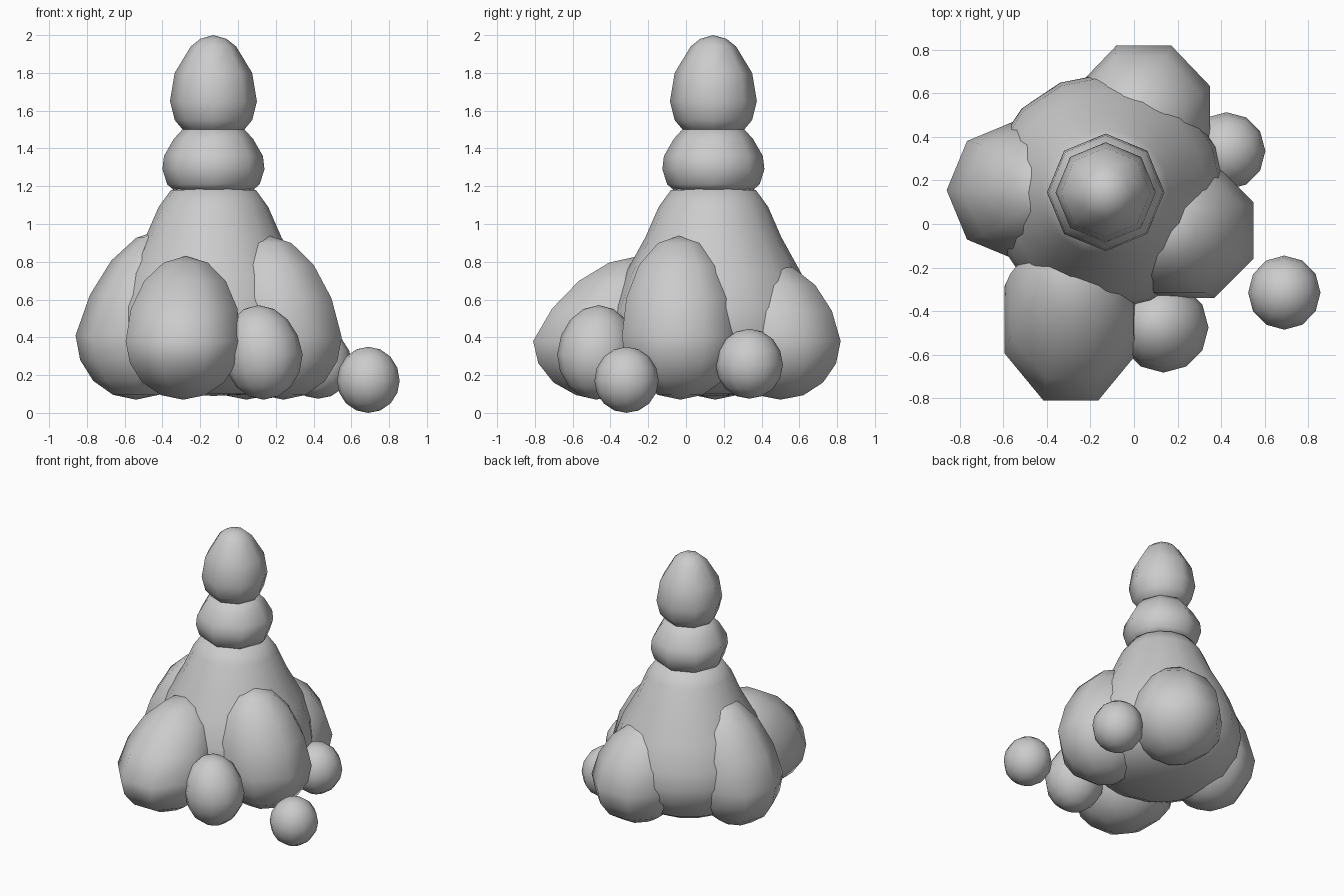
import bpy
from math import sin, cos, pi

if "Cube" in bpy.data.objects:
    bpy.data.objects.remove(bpy.data.objects["Cube"])

AXIS = (-0.13, 0.145)  # centre line of the stacked tower


def make_mesh(name, rings, segs, turn=0.0):
    """rings: (cx, cy, z, rx, ry) from bottom to top; ends close to points."""
    verts, faces = [], []
    for cx, cy, z, rx, ry in rings[1:-1]:
        for i in range(segs):
            a = 2 * pi * i / segs + turn
            verts.append((cx + rx * cos(a), cy + ry * sin(a), z))
    n = len(rings) - 2
    verts += [rings[0][:3], rings[-1][:3]]
    low, high = len(verts) - 2, len(verts) - 1
    for i in range(segs):
        j = (i + 1) % segs
        faces.append((low, j, i))
        for k in range(n - 1):
            a, b = k * segs, (k + 1) * segs
            faces.append((a + i, a + j, b + j, b + i))
        t = (n - 1) * segs
        faces.append((t + i, t + j, high))
    mesh = bpy.data.meshes.new(name)
    mesh.from_pydata(verts, [], faces)
    mesh.shade_smooth()
    ob = bpy.data.objects.new(name, mesh)
    bpy.context.collection.objects.link(ob)
    return ob


def lathe(name, profile, segs):
    return make_mesh(name, [(*AXIS, z, r, r) for r, z in profile], segs)


def blob(name, centre, rx, ry, bottom, top, lean=(0, 0), segs=8, turn=0.0, steps=8):
    """Egg with separate lower and upper heights, leaning above its middle."""
    cx, cy, cz = centre
    rings = []
    for k in range(steps + 1):
        t = -pi / 2 + pi * k / steps
        dz = sin(t) * ((top - cz) if t > 0 else (cz - bottom))
        up = max(dz, 0)
        rings.append((cx + lean[0] * up, cy + lean[1] * up, cz + dz,
                      rx * cos(t), ry * cos(t)))
    return make_mesh(name, rings, segs, turn)


# Central tower
lathe("body", [(0, .09), (.26, .10), (.43, .19), (.52, .32), (.545, .43), (.53, .56),
               (.465, .74), (.36, .93), (.29, 1.09), (.225, 1.18), (0, 1.22)], 16)
lathe("collar", [(0, 1.17), (.21, 1.18), (.245, 1.21), (.27, 1.29), (.262, 1.36),
                 (.21, 1.45), (.165, 1.50), (0, 1.52)], 8)
lathe("top_bud", [(0, 1.46), (.155, 1.49), (.205, 1.55), (.23, 1.65), (.205, 1.80),
                  (.12, 1.94), (.07, 1.98), (0, 2.0)], 8)

# Large lobes around the body
flat = pi / 8
blob("left_lobe", (-.54, .155, .41), .32, .32, .07, .97, (.24, 0))
blob("front_lobe", (-.29, -.44, .38), .33, .40, .07, .83, (.03, .42), turn=flat)
blob("right_lobe", (.24, -.03, .40), .335, .335, .07, .94, (-.15, 0), turn=flat)
blob("back_lobe", (.045, .50, .38), .33, .345, .07, .80, (-.1, -.14), turn=flat)

# Small pebbles
blob("front_pebble", (.135, -.475, .31), .207, .207, .07, .57, (-.1, .05), 12)
blob("back_pebble", (.425, .335, .255), .178, .178, .075, .445, segs=12)
blob("loose_pebble", (.69, -.315, .17), .166, .17, 0, .35, segs=12)
